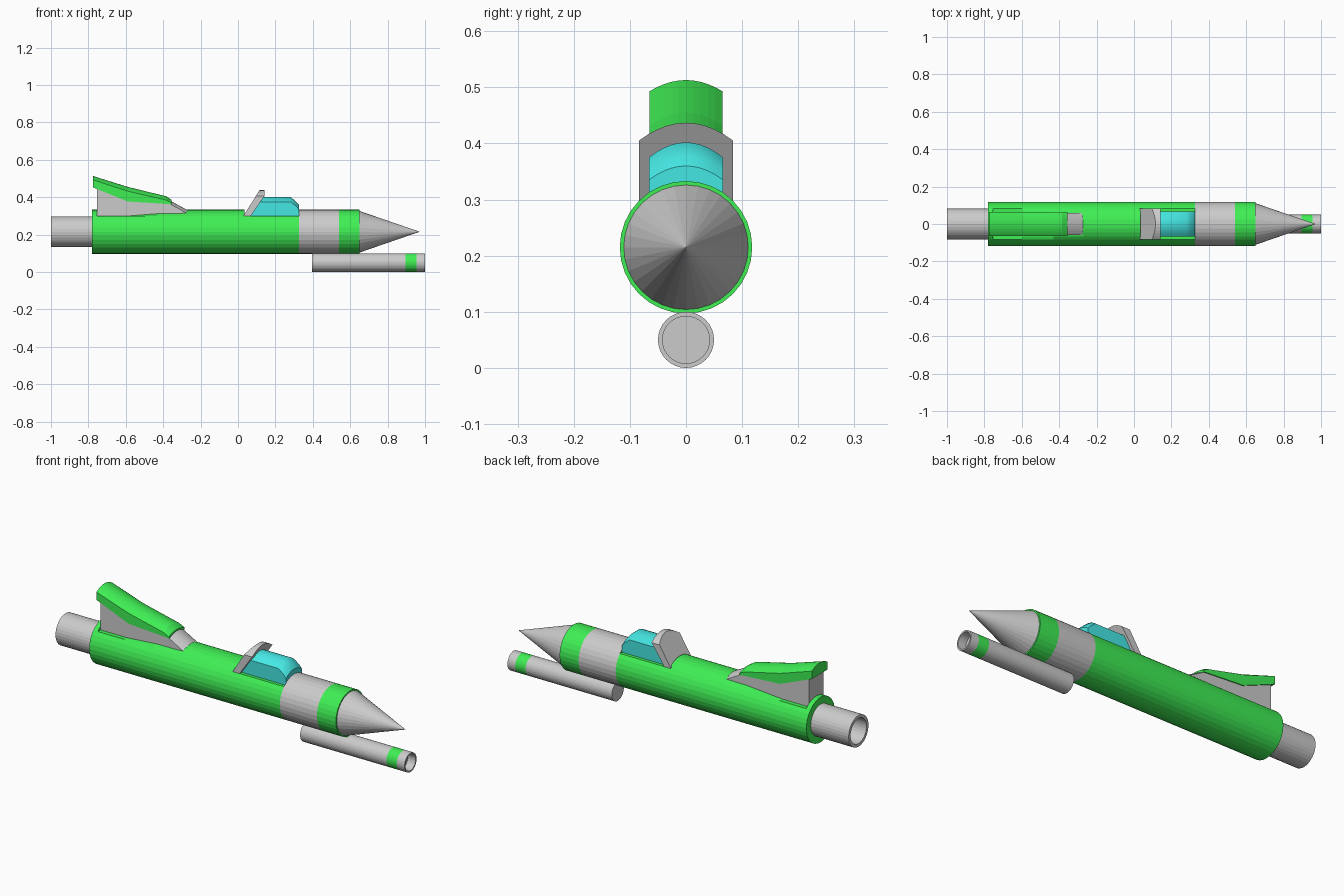
import bpy, bmesh, math

if "Cube" in bpy.data.objects:
    bpy.data.objects.remove(bpy.data.objects["Cube"])

SIDES = 32
AXIS_Z = 0.215      # body axis height
GUN_Z = 0.05        # gun axis height
FLOOR = AXIS_Z + 0.118 * math.sin(math.pi / 4)   # recess floor on the body


def material(name, rgb):
    m = bpy.data.materials.new(name)
    m.diffuse_color = (*rgb, 1)
    m.use_nodes = True
    m.node_tree.nodes["Principled BSDF"].inputs["Base Color"].default_value = m.diffuse_color
    return m


GREEN = material("green", (0.05, 0.86, 0.09))
CYAN = material("cyan", (0.06, 0.80, 0.77))


def loft(name, sections, mat=None, smooth=False):
    """Skin a row of equal-length closed sections and cap both ends."""
    bm = bmesh.new()
    rows = [[bm.verts.new(p) for p in s] for s in sections]
    n = len(rows[0])
    for a, b in zip(rows, rows[1:]):
        for i in range(n):
            j = (i + 1) % n
            bm.faces.new((a[i], a[j], b[j], b[i]))
    bm.faces.new(rows[0])
    bm.faces.new(rows[-1])
    bmesh.ops.remove_doubles(bm, verts=bm.verts, dist=1e-5)
    bmesh.ops.recalc_face_normals(bm, faces=bm.faces)
    me = bpy.data.meshes.new(name)
    bm.to_mesh(me)
    bm.free()
    ob = bpy.data.objects.new(name, me)
    bpy.context.collection.objects.link(ob)
    if mat:
        me.materials.append(mat)
    if smooth:
        bpy.ops.object.select_all(action='DESELECT')
        ob.select_set(True)
        bpy.context.view_layer.objects.active = ob
        bpy.ops.object.shade_smooth_by_angle(angle=math.radians(40))
    return ob


def ring(x, r, z=AXIS_Z, floor=9):
    """Circle around the x axis, flattened above the floor height."""
    pts = []
    for i in range(SIDES):
        a = 2 * math.pi * i / SIDES
        pts.append((x, r * math.cos(a), min(z + r * math.sin(a), floor)))
    return pts


def lathe(name, profile, z=AXIS_Z, mat=None):
    return loft(name, [ring(x, r, z) for x, r in profile], mat)


def arch(x, w, low, side, top, n=10):
    """Upright section with a curved top; x is a number or a function of z."""
    pts = [(-w, low)]
    for i in range(n + 1):
        t = 2 * i / n - 1
        pts.append((t * w, top - (top - side) * t * t))
    pts.append((w, low))
    fx = x if callable(x) else (lambda z: x)
    return [(fx(z), y, z) for y, z in pts]


# Main body with recesses for the tail fin and cockpit
stations = [(-0.78, 9), (-0.755, 9), (-0.755, FLOOR), (-0.6, FLOOR),
            (-0.43, 0.312), (-0.27, 9), (0.035, 9), (0.035, FLOOR), (0.325, FLOOR)]
loft("body", [ring(x, 0.118, floor=f) for x, f in stations], GREEN)

# Nose bands and cone
lathe("nose_section", [(0.325, 0.118), (0.54, 0.118)])
lathe("nose_band", [(0.54, 0.118), (0.65, 0.118)], mat=GREEN)
lathe("nose_cone", [(0.65, 0.111), (0.97, 0.0005)])

# Hollow exhaust pipe
lathe("exhaust_pipe", [(-0.775, 0.082), (-1, 0.082), (-1, 0.066), (-0.79, 0.066)])

# Gun barrel under the nose
lathe("gun_barrel", [(0.395, 0.05), (0.895, 0.05)], GUN_Z)
lathe("gun_band", [(0.895, 0.05), (0.955, 0.05), (0.955, 0.043), (0.895, 0.043)], GUN_Z, GREEN)
lathe("gun_muzzle", [(0.955, 0.05), (1.0, 0.05), (1.0, 0.042), (0.9, 0.042)], GUN_Z)
lathe("gun_bore_plug", [(0.897, 0.0415), (0.902, 0.0415)], GUN_Z, GREEN)

# Tail fin and its green cap
loft("tail_fin", [arch(-0.755, 0.06, 0.285, 0.455, 0.475),
                  arch(-0.59, 0.06, 0.285, 0.395, 0.415),
                  arch(-0.36, 0.06, 0.285, 0.362, 0.380),
                  arch(-0.27, 0.06, 0.285, 0.312, 0.331)])
loft("fin_cap", [arch(-0.775, 0.065, 0.452, 0.493, 0.513),
                 arch(-0.59, 0.065, 0.377, 0.432, 0.455),
                 arch(-0.385, 0.065, 0.364, 0.385, 0.405),
                 arch(-0.355, 0.065, 0.361, 0.370, 0.385)], GREEN)

# Leaning cockpit frame
loft("cockpit_frame", [
    arch(lambda z: 0.035 + 0.63 * (z - 0.31), 0.084, 0.298, 0.405, 0.437),
    arch(lambda z: min(0.142, 0.072 + 0.69 * (z - 0.305)), 0.084, 0.298, 0.405, 0.437)])

# Canopy glass
loft("canopy", [
    arch(lambda z: 0.055 + 0.66 * (z - 0.305), 0.066, 0.298, 0.375, 0.402),
    arch(0.28, 0.066, 0.298, 0.375, 0.402),
    arch(0.31, 0.066, 0.298, 0.352, 0.377),
    arch(0.325, 0.066, 0.298, 0.335, 0.360)], CYAN, smooth=True)
